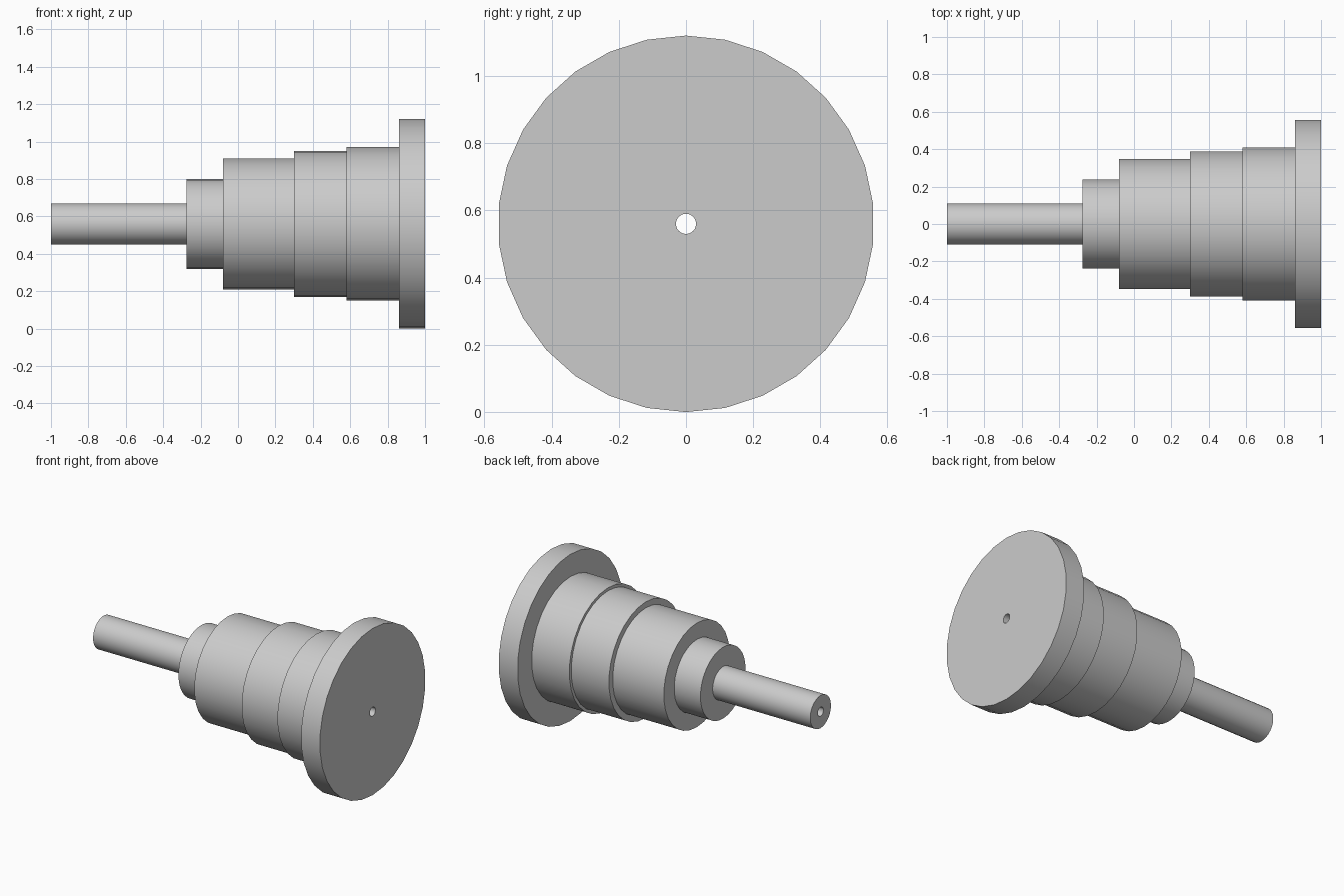
import bpy
import bmesh
import math
from mathutils import Vector, Matrix

cube = bpy.data.objects.get("Cube")
if cube:
    bpy.data.objects.remove(cube, do_unlink=True)

SIDES = 30
BORE = 0.03
AXIS_Z = 0.56

# Steps from the thin shaft to the flange: radius, right-hand end
START = -1.0
STEPS = [(0.11, -0.275), (0.24, -0.08), (0.35, 0.30),
         (0.39, 0.58), (0.41, 0.86), (0.56, 1.0)]

# Plain grey material
grey = bpy.data.materials.new("plain_grey")
grey.use_nodes = True
colour = (0.6, 0.6, 0.6, 1.0)
grey.diffuse_color = colour
grey.node_tree.nodes["Principled BSDF"].inputs["Base Color"].default_value = colour

# Closed half-section of the stepped shaft, including the through bore
section = [(START, BORE)]
x = START
for radius, end in STEPS:
    section += [(x, radius), (end, radius)]
    x = end
section.append((x, BORE))

# Turn the section around the x axis
bm = bmesh.new()
verts = [bm.verts.new((px, 0, r)) for px, r in section]
edges = [bm.edges.new((a, b)) for a, b in zip(verts, verts[1:] + verts[:1])]
bmesh.ops.spin(bm, geom=verts + edges, cent=(0, 0, 0), axis=(1, 0, 0),
               angle=math.tau, steps=SIDES, use_merge=True)
bmesh.ops.remove_doubles(bm, verts=bm.verts, dist=0.0001)
bmesh.ops.recalc_face_normals(bm, faces=bm.faces)
bmesh.ops.transform(bm, matrix=Matrix.Translation(Vector((0, 0, AXIS_Z))),
                    verts=bm.verts)

mesh = bpy.data.meshes.new("stepped_shaft")
bm.to_mesh(mesh)
bm.free()
mesh.materials.append(grey)
shaft = bpy.data.objects.new("stepped_shaft", mesh)
bpy.context.collection.objects.link(shaft)

# Smooth round walls, crisp shoulders
bpy.ops.object.select_all(action="DESELECT")
shaft.select_set(True)
bpy.context.view_layer.objects.active = shaft
bpy.ops.object.shade_smooth_by_angle(angle=math.radians(30))
